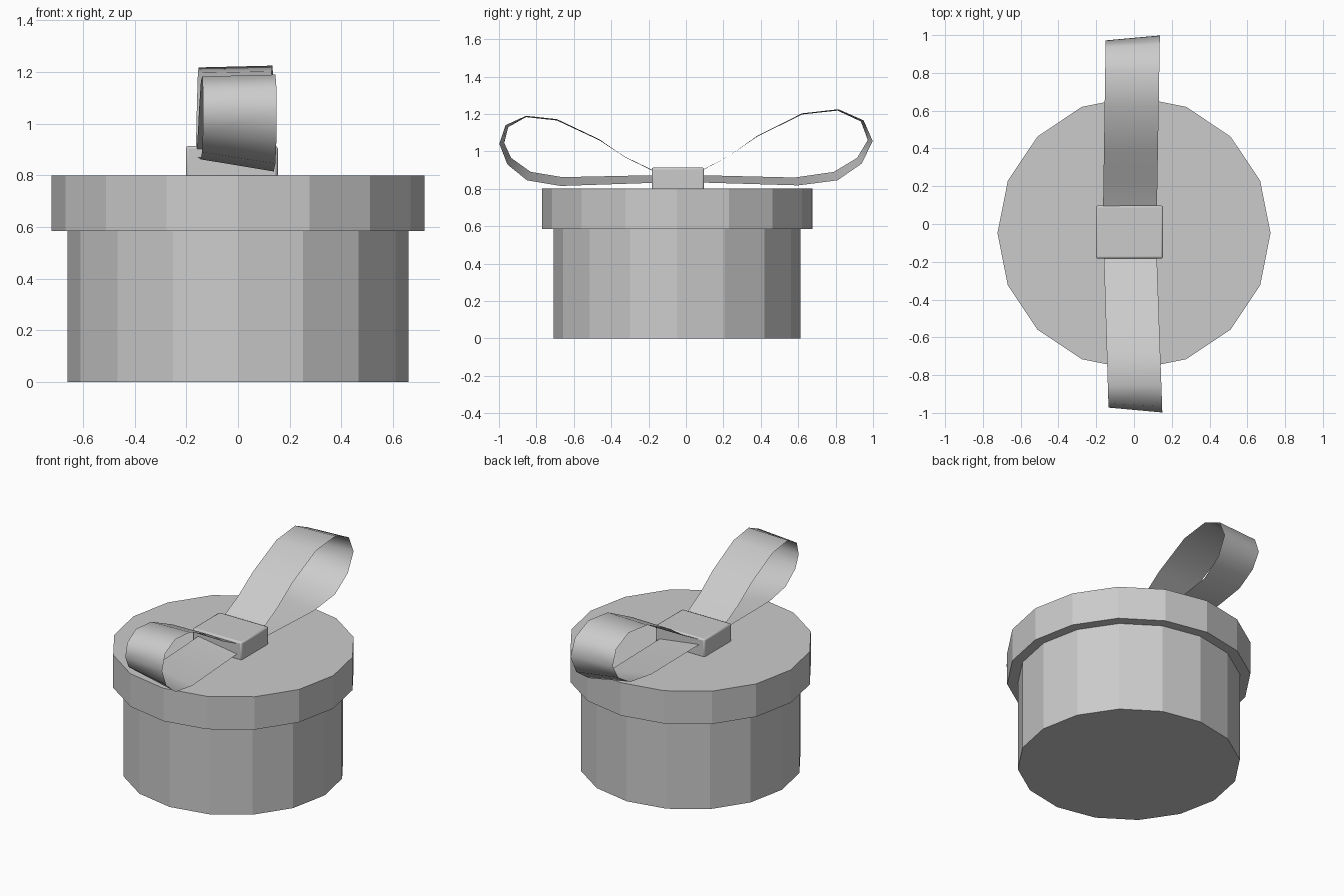
import bpy, bmesh

if "Cube" in bpy.data.objects:
    bpy.data.objects.remove(bpy.data.objects["Cube"])

CY = -0.048  # box axis in y


def drum(name, radius, z0, z1):
    bpy.ops.mesh.primitive_cylinder_add(vertices=16, radius=radius, depth=z1 - z0,
                                        location=(0, CY, (z0 + z1) / 2),
                                        rotation=(0, 0, -1.5707963))
    bpy.context.object.name = name


def ribbon(name, right, left):
    """Sheet between two edge paths, each a list of (x, y, z)."""
    bm = bmesh.new()
    rows = [(bm.verts.new(a), bm.verts.new(b)) for a, b in zip(right, left)]
    for (a, b), (c, d) in zip(rows, rows[1:]):
        bm.faces.new((a, b, d, c))
    bmesh.ops.recalc_face_normals(bm, faces=bm.faces)
    for f in bm.faces:
        f.smooth = True
    me = bpy.data.meshes.new(name)
    bm.to_mesh(me)
    bm.free()
    bpy.context.collection.objects.link(bpy.data.objects.new(name, me))


def edge(points, x0, y_far, x_far):
    """Lift a (y, z) profile into 3D, drifting in x towards the loop tip."""
    return [(x0 + (x_far - x0) * y / y_far, y, z) for y, z in points]


# round box and overhanging lid
drum("box_body", 0.66, 0, 0.585)
drum("box_lid", 0.723, 0.585, 0.80)

# bow knot
bpy.ops.mesh.primitive_cube_add(size=1, location=(-0.024, -0.043, 0.853))
knot = bpy.context.object
knot.name = "bow_knot"
knot.scale = (0.356, 0.28, 0.122)
bpy.ops.object.transform_apply(location=False, rotation=False, scale=True)
bev = knot.modifiers.new("soft_edges", "BEVEL")
bev.width = 0.01
bev.segments = 2
bpy.ops.object.shade_smooth_by_angle()

# back bow loop
back_r = [(0.05, 0.88), (0.095, 0.902), (0.23, 0.975), (0.38, 1.082), (0.62, 1.203),
          (0.815, 1.225), (0.95, 1.165), (0.998, 1.055), (0.94, 0.935), (0.81, 0.845),
          (0.60, 0.818), (0.09, 0.833), (0.04, 0.834)]
back_l = [(0.05, 0.883), (0.095, 0.905), (0.23, 0.975), (0.38, 1.078), (0.62, 1.197),
          (0.81, 1.218), (0.935, 1.16), (0.972, 1.06), (0.915, 0.965), (0.79, 0.89),
          (0.58, 0.86), (0.09, 0.872), (0.04, 0.873)]
ribbon("bow_loop_back", edge(back_r, 0.12, 1.0, 0.137), edge(back_l, -0.165, 0.97, -0.15))

# front bow loop
front_r = [(-0.15, 0.88), (-0.19, 0.902), (-0.32, 0.965), (-0.465, 1.065), (-0.69, 1.172),
           (-0.855, 1.19), (-0.965, 1.14), (-0.998, 1.04), (-0.955, 0.93), (-0.85, 0.845),
           (-0.67, 0.815), (-0.19, 0.831), (-0.14, 0.832)]
front_l = [(-0.15, 0.885), (-0.19, 0.906), (-0.32, 0.968), (-0.465, 1.06), (-0.69, 1.165),
           (-0.855, 1.183), (-0.95, 1.13), (-0.972, 1.045), (-0.935, 0.965), (-0.83, 0.89),
           (-0.66, 0.862), (-0.19, 0.872), (-0.14, 0.873)]
ribbon("bow_loop_front", edge(front_r, 0.115, -1.0, 0.15), edge(front_l, -0.165, -0.97, -0.135))
